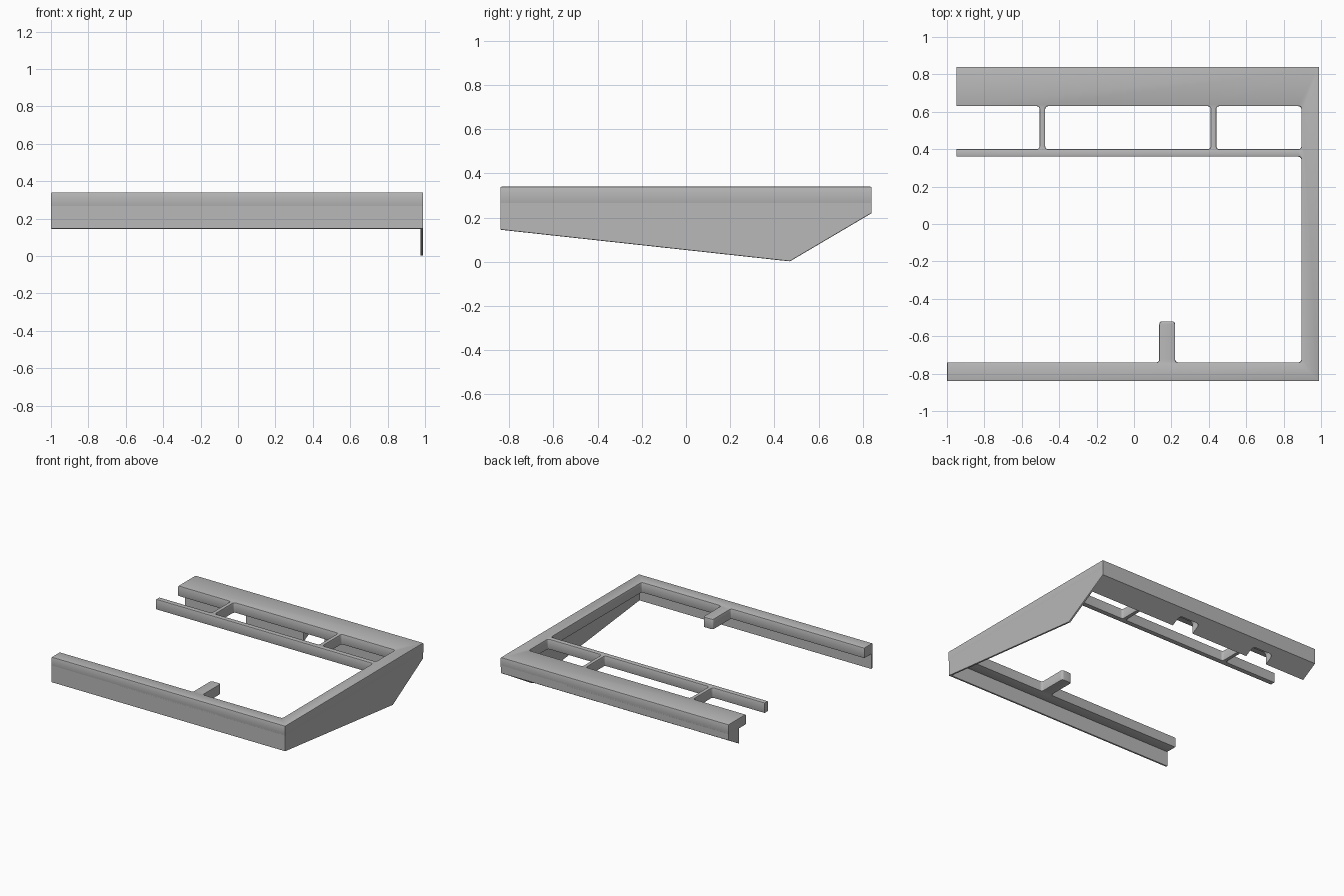
import bpy, bmesh, math
from mathutils import Vector

cube = bpy.data.objects.get("Cube")
if cube:
    bpy.data.objects.remove(cube, do_unlink=True)

GREY = (0.48, 0.48, 0.48, 1)
mat = bpy.data.materials.new("plain grey")
mat.use_nodes = True
mat.diffuse_color = GREY
mat.node_tree.nodes["Principled BSDF"].inputs["Base Color"].default_value = GREY

TOP, UNDER, SKIN = 0.34, 0.26, 0.015
FRONT, BACK, SIDE = -0.84, 0.84, 0.99


def add(name, mesh):
    obj = bpy.data.objects.new(name, mesh)
    bpy.context.collection.objects.link(obj)
    mesh.materials.clear()
    mesh.materials.append(mat)
    return obj


def smooth(obj):
    bpy.ops.object.select_all(action="DESELECT")
    bpy.context.view_layer.objects.active = obj
    obj.select_set(True)
    bpy.ops.object.shade_smooth_by_angle(angle=math.radians(25))


def prism(name, profile, x0, x1):
    """Extrude a y-z profile along x."""
    bm = bmesh.new()
    face = bm.faces.new([bm.verts.new((x0, y, z)) for y, z in profile])
    grown = bmesh.ops.extrude_face_region(bm, geom=[face])["geom"]
    moved = [v for v in grown if isinstance(v, bmesh.types.BMVert)]
    bmesh.ops.translate(bm, verts=moved, vec=(x1 - x0, 0, 0))
    bmesh.ops.recalc_face_normals(bm, faces=bm.faces)
    mesh = bpy.data.meshes.new(name)
    bm.to_mesh(mesh)
    bm.free()
    return add(name, mesh)


def soften(obj, width=0.004, segments=2):
    mod = obj.modifiers.new("soft_edges", "BEVEL")
    mod.width, mod.segments = width, segments


def fillet(points, radius, steps=4):
    """Round the corners of a closed outline whose third value is 1."""
    out = []
    for i, (x, y, rounded) in enumerate(points):
        p = Vector((x, y))
        if not rounded:
            out.append(p)
            continue
        a = p + (Vector(points[i - 1][:2]) - p).normalized() * radius
        b = p + (Vector(points[(i + 1) % len(points)][:2]) - p).normalized() * radius
        for s in range(steps + 1):
            t = s / steps
            out.append(a * (1 - t) ** 2 + p * 2 * t * (1 - t) + b * t * t)
    return out


def window(x0, x1):
    return [(x0, 0.40, 1), (x1, 0.40, 1), (x1, 0.63, 1), (x0, 0.63, 1)]


# Flat top frame: three sides, rear rail with struts, front tab
outline = [
    (-1, FRONT, 0), (SIDE, FRONT, 0), (SIDE, BACK, 0), (-0.95, BACK, 0),
    (-0.95, 0.63, 0), (-0.505, 0.63, 1), (-0.505, 0.40, 1), (-0.95, 0.40, 0),
    (-0.95, 0.36, 0), (0.895, 0.36, 1), (0.895, -0.74, 1), (0.22, -0.74, 1),
    (0.22, -0.52, 1), (0.135, -0.52, 1), (0.135, -0.74, 1), (-1, -0.74, 0),
]
curve = bpy.data.curves.new("frame_outline", "CURVE")
curve.dimensions = "2D"
curve.fill_mode = "BOTH"
for loop in (outline, window(-0.475, 0.41), window(0.44, 0.895)):
    pts = fillet(loop, 0.018)
    spline = curve.splines.new("POLY")
    spline.points.add(len(pts) - 1)
    for sp, p in zip(spline.points, pts):
        sp.co = (p.x, p.y, 0, 1)
    spline.use_cyclic_u = True
EDGE = 0.006
curve.extrude = (TOP - UNDER) / 2 - EDGE
curve.bevel_depth = EDGE
curve.bevel_resolution = 1
curve.offset = -EDGE
source = bpy.data.objects.new("frame_outline", curve)
bpy.context.collection.objects.link(source)
bpy.context.view_layer.update()
depsgraph = bpy.context.evaluated_depsgraph_get()
mesh = bpy.data.meshes.new_from_object(source.evaluated_get(depsgraph))
bpy.data.objects.remove(source, do_unlink=True)
bm = bmesh.new()
bm.from_mesh(mesh)
bmesh.ops.remove_doubles(bm, verts=bm.verts, dist=0.0002)
bmesh.ops.recalc_face_normals(bm, faces=bm.faces)
bmesh.ops.translate(bm, verts=bm.verts, vec=(0, 0, (TOP + UNDER) / 2))
bm.to_mesh(mesh)
bm.free()
smooth(add("top_frame", mesh))

# Thin skirt below the front and the closed side
JOIN = UNDER + 0.02
front = prism("front_skirt", [(FRONT, 0.145), (FRONT + SKIN, 0.145),
                              (FRONT + SKIN, JOIN), (FRONT, JOIN)], -1, SIDE)
side = prism("side_skirt", [(FRONT, 0.145), (0.47, 0.002), (BACK, 0.22),
                            (BACK, JOIN), (FRONT, JOIN)], SIDE - SKIN, SIDE)

# Sloped solid beam below the rear
rear = prism("rear_beam", [(0.71, 0.145), (BACK, 0.22), (BACK, JOIN),
                           (0.71, JOIN)], -0.95, SIDE - 0.005)

# Two rounded slots in the lower edge of the rear beam
for x in (-0.52, 0.15):
    cutter = prism("slot_cutter", [(0.66, 0.1), (0.785, 0.1), (0.785, 0.235),
                                   (0.66, 0.235)], x - 0.09, x + 0.09)
    soften(cutter, 0.025, 4)
    cutter.hide_render = True
    cutter.hide_viewport = True
    cut = rear.modifiers.new("slot", "BOOLEAN")
    cut.operation = "DIFFERENCE"
    cut.solver = "EXACT"
    cut.object = cutter

for part in (front, side):
    soften(part)
